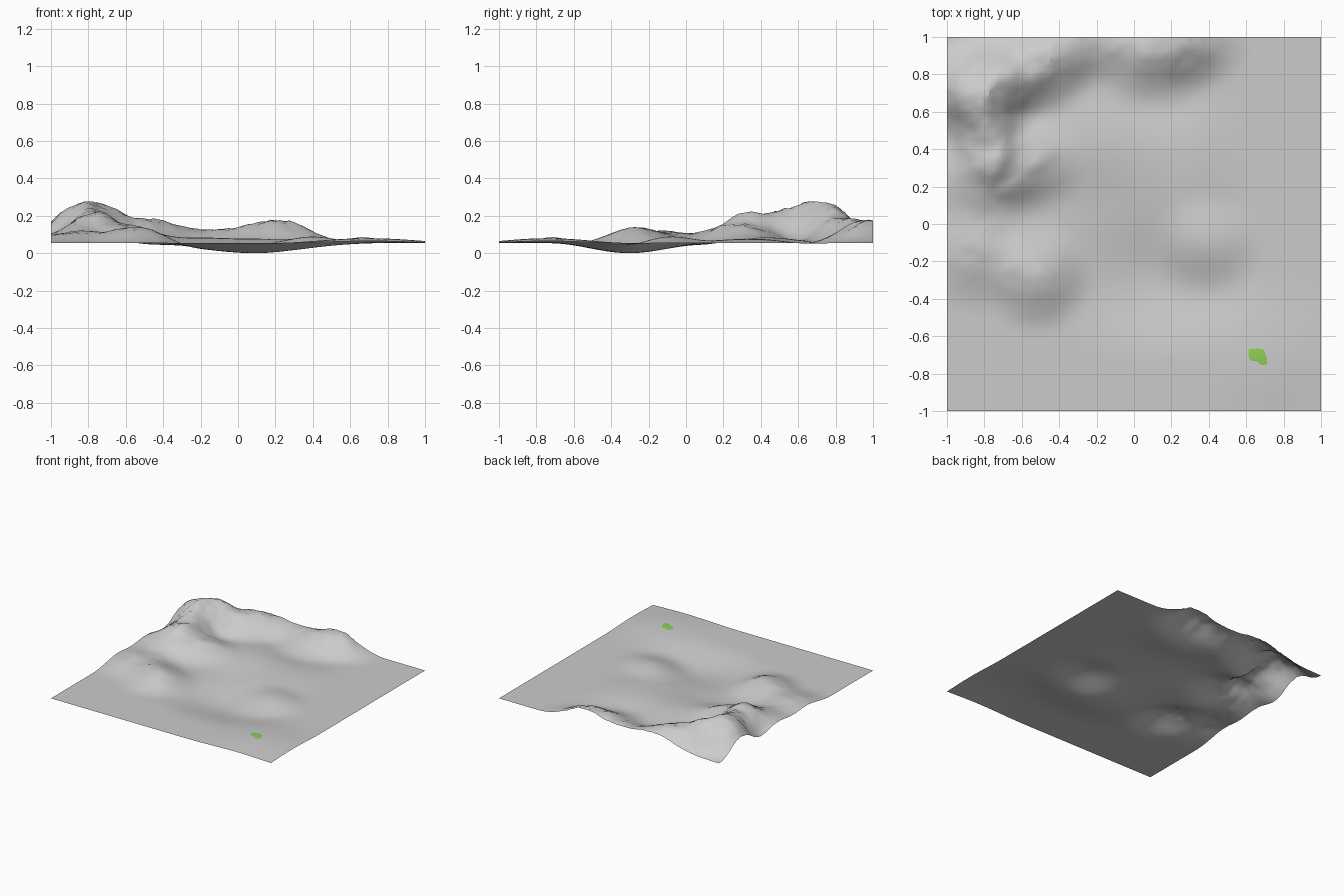
import bpy, bmesh, math, random
from mathutils import Vector, noise

if "Cube" in bpy.data.objects:
    bpy.data.objects.remove(bpy.data.objects["Cube"])

random.seed(4)
BASE = 0.054
N = 80  # cells per side

# Hills and hollows: x, y, height, radius x, radius y
BUMPS = [
    (-0.83, 0.71, 0.20, 0.20, 0.17),    # main peak
    (-0.56, 0.83, 0.12, 0.20, 0.15),    # ridge running to the back
    (-0.33, 0.99, 0.085, 0.20, 0.16),
    (-0.80, 0.48, 0.09, 0.13, 0.16),    # saddle to the left spur
    (-0.68, 0.33, 0.11, 0.24, 0.17),    # left spur
    (-0.88, 0.20, 0.05, 0.22, 0.14),
    (0.10, 0.94, 0.095, 0.22, 0.19),    # back hill
    (0.31, 0.98, 0.06, 0.18, 0.15),
    (-0.52, -0.28, 0.08, 0.17, 0.17),   # lone hill
    (-0.84, -0.12, 0.065, 0.22, 0.20),  # left foothill
    (0.37, -0.12, 0.05, 0.18, 0.16),    # centre mounds
    (-0.20, 0.42, 0.03, 0.26, 0.24),
    (0.25, 0.33, 0.022, 0.22, 0.24),
    (0.70, -0.74, 0.026, 0.30, 0.26),   # front right mound
    (0.10, -0.30, -0.054, 0.36, 0.24),  # hollow
    (-0.28, 0.05, -0.012, 0.24, 0.22),
    (0.10, 0.70, -0.012, 0.28, 0.16),
]


def height(x, y):
    z = BASE
    for cx, cy, h, rx, ry in BUMPS:
        d = ((x - cx) / rx) ** 2 + ((y - cy) / ry) ** 2
        if d < 4:
            z += h * (1 - d / 4) ** 3
    return z


def material(name, rgb):
    m = bpy.data.materials.new(name)
    m.diffuse_color = (*rgb, 1)
    m.use_nodes = True
    m.node_tree.nodes["Principled BSDF"].inputs["Base Color"].default_value = m.diffuse_color
    return m


def add_object(name, bm, mat):
    me = bpy.data.meshes.new(name)
    bm.to_mesh(me)
    bm.free()
    ob = bpy.data.objects.new(name, me)
    bpy.context.collection.objects.link(ob)
    me.materials.append(mat)
    bpy.ops.object.select_all(action='DESELECT')
    ob.select_set(True)
    bpy.context.view_layer.objects.active = ob
    bpy.ops.object.shade_smooth_by_angle(angle=math.radians(30))
    return ob


# Landscape sheet, rougher on the high ground
bm = bmesh.new()
bmesh.ops.create_grid(bm, x_segments=N, y_segments=N, size=1)
for v in bm.verts:
    x, y = v.co.x, v.co.y
    z = height(x, y)
    rough = min(max((z - 0.08) / 0.1, 0), 1)
    z += rough * (0.018 * noise.noise(Vector((x * 9, y * 9, 3))) + random.uniform(-0.005, 0.005))
    v.co.z = max(z, 0)
add_object("landscape", bm, material("stone grey", (0.6, 0.6, 0.6)))

# Small grass patch lying on the front right mound
OUTLINE = [(-.05, .045), (.0, .05), (.03, .043), (.048, .0), (.048, -.035),
           (.02, -.04), (-.005, -.02), (-.04, -.015), (-.052, .01)]
bm = bmesh.new()
mid = bm.verts.new((0.663, -0.71, height(0.663, -0.71) + 0.006))
rim = [bm.verts.new((0.663 + a, -0.715 + b, height(0.663 + a, -0.715 + b) + 0.002)) for a, b in OUTLINE]
for i, v in enumerate(rim):
    bm.faces.new((mid, rim[(i + 1) % len(rim)], v))
bmesh.ops.recalc_face_normals(bm, faces=bm.faces)
for f in bm.faces:
    if f.normal.z < 0:
        f.normal_flip()
add_object("grass_patch", bm, material("grass green", (0.26, 0.62, 0.09)))
